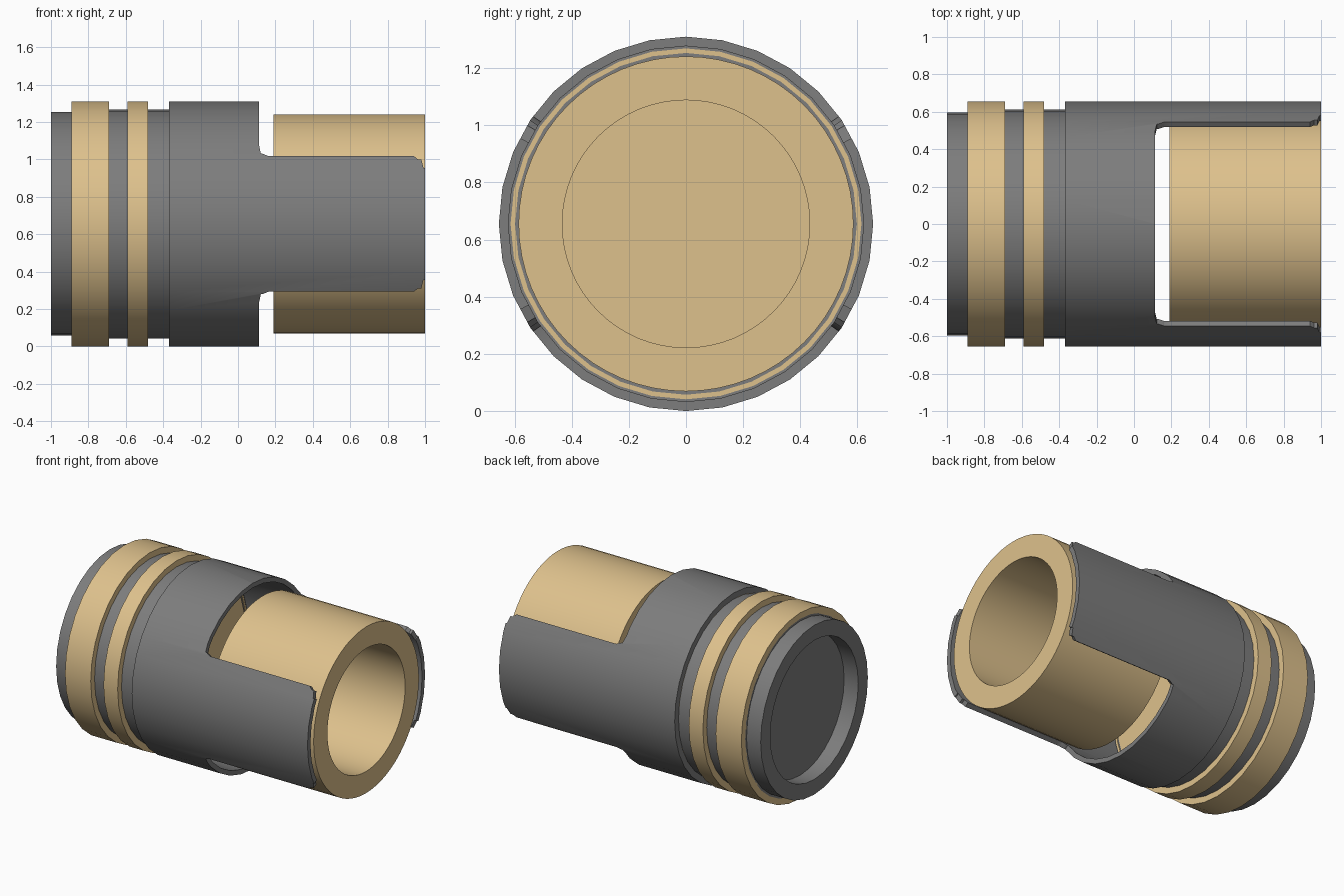
import bpy, bmesh, math

if "Cube" in bpy.data.objects:
    bpy.data.objects.remove(bpy.data.objects["Cube"])

R = 0.655      # outer radius, also the height of the axis
WALL = -0.37   # depth of the wall inside the sleeve


def material(name, rgb):
    m = bpy.data.materials.new(name)
    m.diffuse_color = (*rgb, 1)
    m.use_nodes = True
    m.node_tree.nodes["Principled BSDF"].inputs["Base Color"].default_value = m.diffuse_color
    return m


GRAY = material("dark gray", (0.205, 0.205, 0.205))
TAN = material("tan", (0.73, 0.535, 0.265))


def finish(name, bm, mat):
    bmesh.ops.remove_doubles(bm, verts=bm.verts, dist=1e-5)
    bmesh.ops.recalc_face_normals(bm, faces=bm.faces)
    me = bpy.data.meshes.new(name)
    bm.to_mesh(me)
    bm.free()
    me.materials.append(mat)
    ob = bpy.data.objects.new(name, me)
    ob.location.z = R
    bpy.context.collection.objects.link(ob)
    return ob


def lathe(name, profile, mat, sides=32, closed=True):
    """Turn an (x, radius) profile around the x axis."""
    bm = bmesh.new()
    vs = [bm.verts.new((x, 0, r)) for x, r in profile]
    es = [bm.edges.new(p) for p in zip(vs, vs[1:])]
    if closed:
        es.append(bm.edges.new((vs[-1], vs[0])))
    bmesh.ops.spin(bm, geom=vs + es, cent=(0, 0, 0), axis=(1, 0, 0),
                   angle=2 * math.pi, steps=sides, use_merge=False)
    return finish(name, bm, mat)


def smooth(ob):
    bpy.ops.object.select_all(action='DESELECT')
    ob.select_set(True)
    bpy.context.view_layer.objects.active = ob
    bpy.ops.object.shade_smooth_by_angle(angle=math.radians(30))


# Outer shell: recessed back end, grooves, and an open sleeve at the front
shell = lathe("outer_shell", [
    (-0.89, 0), (-0.89, 0.49), (-1, 0.49), (-1, 0.597), (-0.89, 0.597),
    (-0.89, 0.612), (-0.37, 0.612), (-0.37, R), (1, R), (1, 0.622),
    (WALL + 0.01, 0.622), (WALL + 0.01, 0)], GRAY, closed=False)

# Windows with rounded corners and radial sides, cut from top and bottom
EDGE = [(0.113, 0.42), (0.13, 0.376), (0.19, 0.362),
        (0.94, 0.362), (0.98, 0.345), (1.0, 0.30), (1.1, 0.30)]
for sign in (1, -1):
    bm = bmesh.new()
    rows = []
    for y in (-1, 0, 1):
        row = [(x, y, sign * (z / math.sqrt(R * R - z * z) * abs(y) + 0.001)) for x, z in EDGE]
        row += [(x, y, sign * 2) for x, z in reversed(EDGE)]
        rows.append([bm.verts.new(p) for p in row])
    n = len(rows[0])
    for a, b in zip(rows, rows[1:]):
        for i in range(n):
            j = (i + 1) % n
            bm.faces.new((a[i], a[j], b[j], b[i]))
    bm.faces.new(rows[0])
    bm.faces.new(rows[2])
    bmesh.ops.triangulate(bm, faces=bm.faces)
    cutter = finish("window_cutter", bm, GRAY)
    mod = shell.modifiers.new("window", 'BOOLEAN')
    mod.operation = 'DIFFERENCE'
    mod.solver = 'EXACT'
    mod.object = cutter
    bpy.context.view_layer.objects.active = shell
    bpy.ops.object.modifier_apply(modifier=mod.name)
    bpy.data.objects.remove(cutter)
smooth(shell)

# Two raised bands near the back
for name, x0, x1 in (("wide_band", -0.89, -0.69), ("narrow_band", -0.59, -0.48)):
    smooth(lathe(name, [(x0, 0.605), (x0, R), (x1, R), (x1, 0.605)], TAN))

# Inner tube, closed at the back of its bore
smooth(lathe("inner_tube", [(0.19, 0), (0.19, 0.586), (1, 0.586), (1, 0.433),
                            (0.2, 0.433), (0.2, 0)], TAN, 64, closed=False))

# Thin ring and disc on the wall behind the tube
X = WALL + 0.015
smooth(lathe("wall_ring", [(WALL, 0.598), (WALL, 0.614), (X, 0.614), (X, 0.598)], TAN))
smooth(lathe("wall_disc", [(WALL, 0), (WALL, 0.585), (X, 0.585), (X, 0)], TAN, closed=False))
